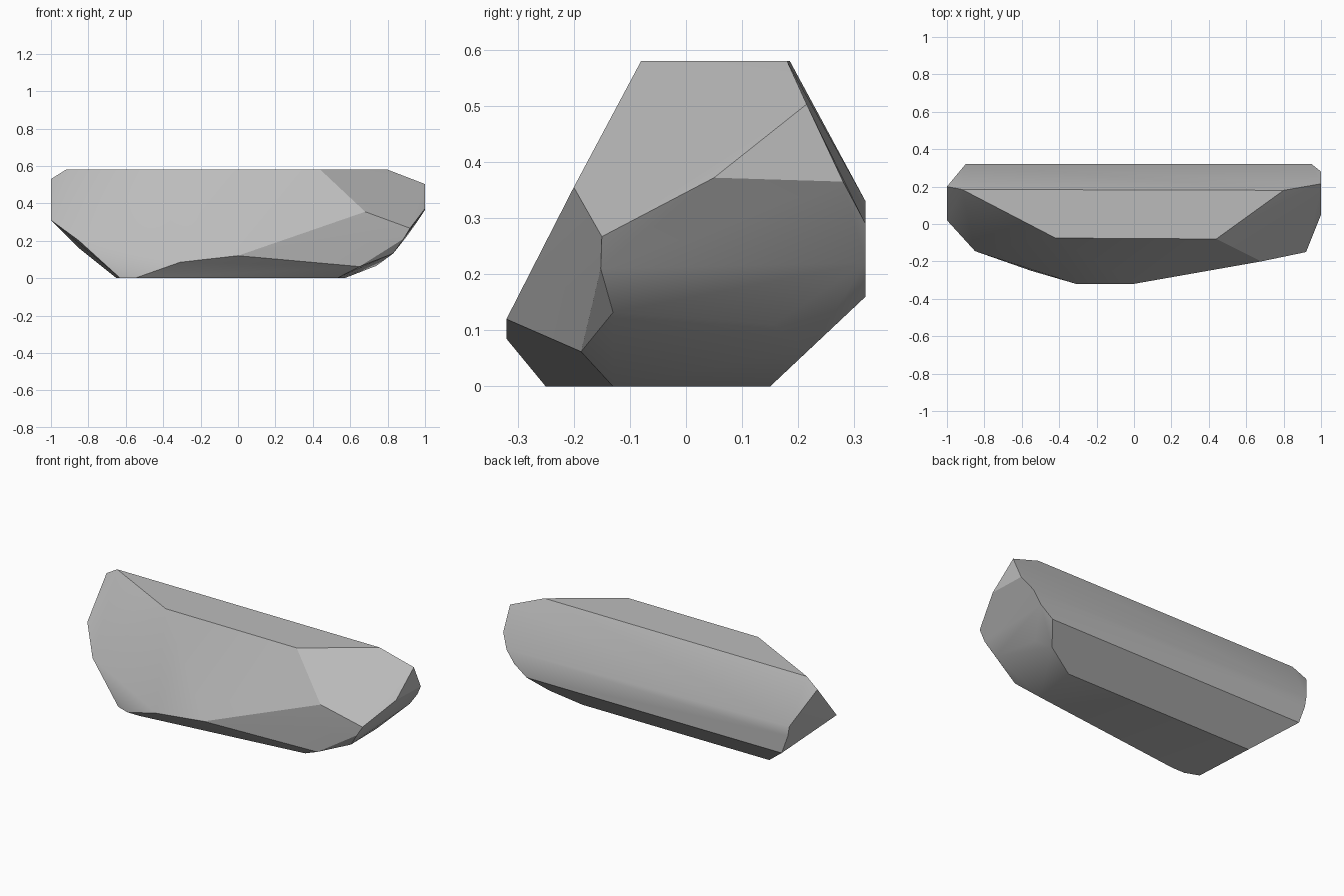
import bpy, bmesh, math

cube = bpy.data.objects.get("Cube")
if cube:
    bpy.data.objects.remove(cube, do_unlink=True)

# Corner groups of the chiselled boulder
top = [(-.92, .185, .58), (.8, .18, .58), (.44, -.08, .58), (-.42, -.075, .58)]
base = [(-.65, .15, 0), (.57, .15, 0), (.53, -.13, 0), (-.47, -.25, 0),
        (-.55, -.25, 0), (-.63, -.22, 0)]
back = [(-.9, .32, .33), (-.89, .32, .27), (-.85, .32, .16),
        (.95, .32, .29), (.9, .32, .22), (.82, .32, .16)]
front = [(0, -.32, .12), (-.31, -.32, .085), (.68, -.2, .355), (.65, -.187, .062)]
right_end = [(1, .05, .372), (1, .215, .503), (1, .28, .365), (.92, -.15, .267),
             (.885, -.152, .21), (.83, -.13, .132), (.8, .155, .11), (.74, .22, .066)]
left_end = [(-1, .2, .53), (-1, .02, .31), (-.85, -.145, .2)]

# Wrap the corners in a convex shell and merge nearly flat facets
bm = bmesh.new()
for co in top + base + back + front + right_end + left_end:
    bm.verts.new(co)
hull = bmesh.ops.convex_hull(bm, input=bm.verts[:])
loose = [v for v in bm.verts if not v.link_faces]
bmesh.ops.delete(bm, geom=loose, context='VERTS')
bmesh.ops.dissolve_limit(bm, angle_limit=math.radians(2), verts=bm.verts[:], edges=bm.edges[:])
bmesh.ops.recalc_face_normals(bm, faces=bm.faces[:])
mesh = bpy.data.meshes.new("boulder")
bm.to_mesh(mesh)
bm.free()

# Plain grey stone
stone = bpy.data.materials.new("grey stone")
stone.use_nodes = True
grey = (.5, .5, .5, 1)
stone.diffuse_color = grey
stone.node_tree.nodes["Principled BSDF"].inputs["Base Color"].default_value = grey
mesh.materials.append(stone)

boulder = bpy.data.objects.new("boulder", mesh)
bpy.context.collection.objects.link(boulder)
bpy.ops.object.select_all(action='DESELECT')
boulder.select_set(True)
bpy.context.view_layer.objects.active = boulder
bpy.ops.object.shade_smooth_by_angle(angle=math.radians(30))
